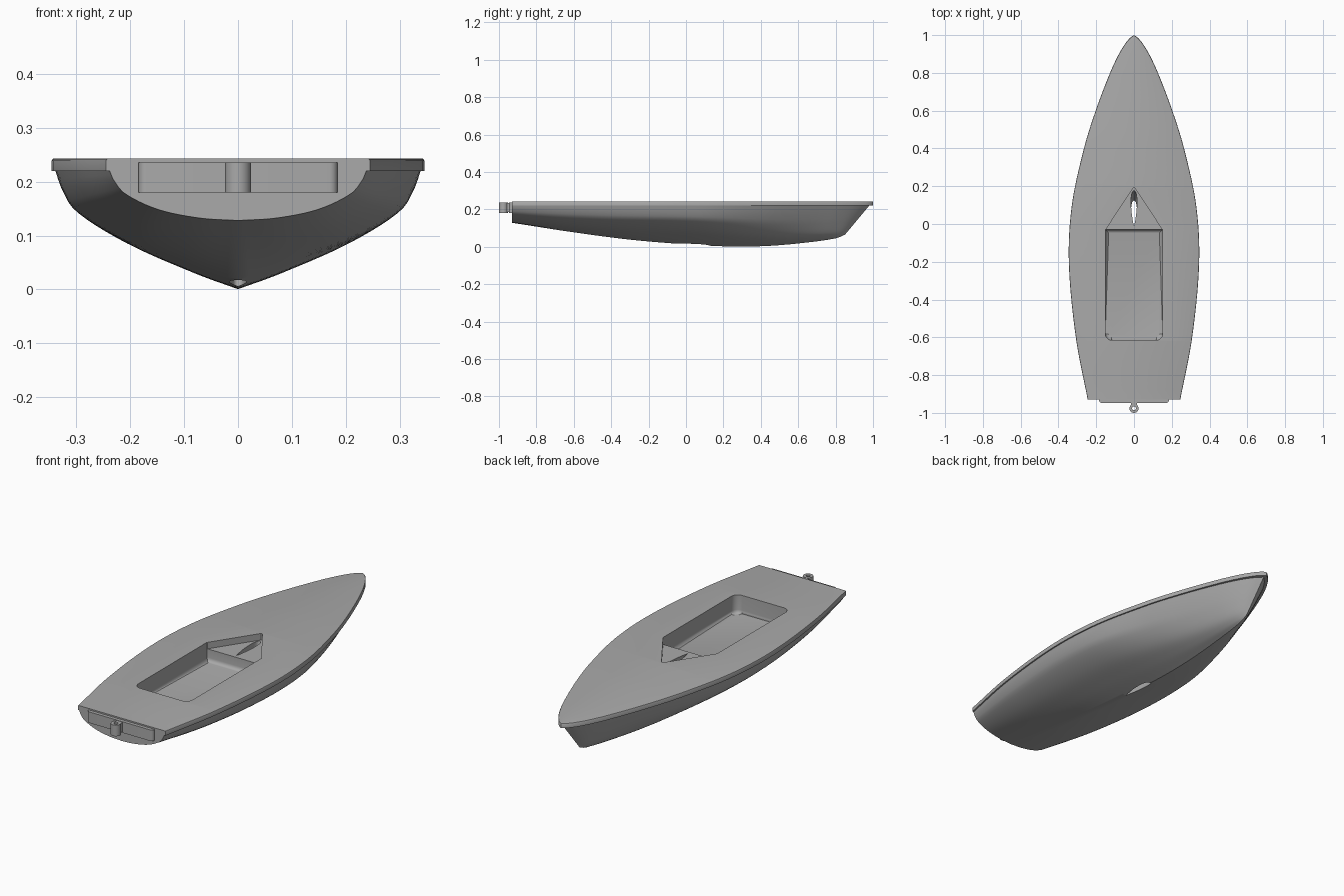
import bpy, bmesh, math

if "Cube" in bpy.data.objects:
    bpy.data.objects.remove(bpy.data.objects["Cube"])

grey = bpy.data.materials.new("hull grey")
grey.use_nodes = True
grey.diffuse_color = (0.4, 0.4, 0.4, 1)
grey.node_tree.nodes["Principled BSDF"].inputs["Base Color"].default_value = (0.4, 0.4, 0.4, 1)


def curve(pts, t):
    """Smooth interpolation through (t, value) points."""
    n = len(pts) - 1
    i = max(k for k in range(n) if k == 0 or pts[k][0] <= t)

    def slope(k):
        a, b = pts[max(k - 1, 0)], pts[min(k + 1, n)]
        return (b[1] - a[1]) / (b[0] - a[0])
    (t0, v0), (t1, v1) = pts[i], pts[i + 1]
    h = t1 - t0
    u = (t - t0) / h
    return (v0 * (1 + 2 * u) * (1 - u) ** 2 + v1 * u * u * (3 - 2 * u)
            + h * u * (1 - u) * ((1 - u) * slope(i) - u * slope(i + 1)))


def make_object(name, bm):
    bmesh.ops.recalc_face_normals(bm, faces=bm.faces)
    mesh = bpy.data.meshes.new(name)
    bm.to_mesh(mesh)
    bm.free()
    mesh.materials.append(grey)
    ob = bpy.data.objects.new(name, mesh)
    bpy.context.collection.objects.link(ob)
    return ob


def prism(outline, z0, z1, rake=0, fillet=0):
    """Vertical prism, optionally raked in y and filleted along its floor."""
    bm = bmesh.new()
    low, high = ([bm.verts.new((x, y + rake * (z - z1), z)) for x, y in outline]
                 for z in (z0, z1))
    floor = bm.faces.new(low)
    bm.faces.new(high)
    n = len(outline)
    for i in range(n):
        j = (i + 1) % n
        bm.faces.new((low[i], low[j], high[j], high[i]))
    if fillet:
        bmesh.ops.bevel(bm, geom=list(floor.edges), offset=fillet, segments=4,
                        profile=0.5, affect='EDGES')
    return bm


def rounded(corners, steps=6):
    """Outline from (x, y, radius, start angle) quarter-round corners."""
    pts = []
    for x, y, r, a in corners:
        for k in range(steps + 1 if r else 1):
            w = math.radians(a + 90 * k / steps)
            pts.append((x + r * math.cos(w), y + r * math.sin(w)))
    return pts


def smooth(ob, angle=35):
    bpy.ops.object.select_all(action='DESELECT')
    ob.select_set(True)
    bpy.context.view_layer.objects.active = ob
    bpy.ops.object.shade_smooth_by_angle(angle=math.radians(angle))


# Hull lines: deck half-beam, keel height, and section shapes
STERN, DECK, RIM = -0.93, 0.243, 0.22
beam = [(-0.93, 0.245), (-0.6, 0.308), (-0.2, 0.345), (0.1, 0.329), (0.4, 0.265),
        (0.6, 0.203), (0.8, 0.127), (0.9, 0.08), (0.96, 0.043), (0.988, 0.018), (1, 0)]
keel = [(-0.93, 0.128), (-0.6, 0.077), (-0.3, 0.038), (0, 0.013), (0.25, 0.001),
        (0.45, 0.005), (0.65, 0.023), (0.8, 0.045), (0.85, 0.064)]
aft = [(0, 0, 0), (.25, .3, .05), (.5, .62, .22), (.75, .88, .54), (.9, .97, .82), (1, 1, 1)]
mid = [(0, 0, 0), (.25, .32, .17), (.5, .64, .37), (.75, .89, .63), (.9, .965, .83), (1, 1, 1)]
bow = [(0, 0, 0), (.25, .23, .07), (.5, .48, .22), (.75, .73, .52), (.9, .9, .8), (1, 1, 1)]


def section(shape, t):
    return [curve([(p[0], p[c]) for p in shape], t) for c in (1, 2)]


# Hull and deck lofted as closed rings, from stern to stem
STATIONS, ROWS = 64, 22
bm = bmesh.new()
rings = []
for i in range(STATIONS + 1):
    s = 1 - (1 - i / STATIONS) ** 1.5
    y = STERN + (1 - STERN) * s
    half = max(curve(beam, y), 0)
    rake = s ** 5
    foot = curve(keel, min(y - 0.15 * rake, 0.85))
    side = []
    for j in range(ROWS + 1):
        t = j / ROWS
        m = section(mid, t)
        other = section(aft if y < 0 else bow, t)
        w = min(abs(y) / (0.93 if y < 0 else 0.8), 1)
        w = w * w * (3 - 2 * w)
        f, g = (m[k] * (1 - w) + other[k] * w for k in (0, 1))
        side.append((max(half - 0.007, half * 0.6) * f if half else 0,
                     y - rake * (0.02 + 0.13 * (1 - g)), foot + (RIM - foot) * g))
    # Overhanging deck rim with a softened top edge
    for inset, z in ((0, RIM), (0, DECK - 0.004), (0.0015, DECK - 0.001), (0.004, DECK)):
        side.append((max(half - inset, 0), y - inset * rake, z))
    ring = [bm.verts.new(p) for p in side]
    ring += [bm.verts.new((-x, b, z)) for x, b, z in reversed(side[1:])]
    rings.append(ring)
n = len(rings[0])
for a, b in zip(rings, rings[1:]):
    for k in range(n):
        q = (k + 1) % n
        bm.faces.new((a[k], a[q], b[q], b[k]))
bm.faces.new(rings[0])
bmesh.ops.remove_doubles(bm, verts=bm.verts, dist=0.00005)
hull = make_object("hull", bm)

# Cockpit, mast-side recess and raked daggerboard slot
cockpit = rounded([(0.152, -0.03, 0, 0), (-0.152, -0.03, 0, 0),
                   (-0.117, -0.58, 0.035, 180), (0.117, -0.58, 0.035, 270)])
recess = [(0.15, -0.06), (0.15, -0.03), (0.004, 0.19), (-0.004, 0.19),
          (-0.15, -0.03), (-0.15, -0.06)]
foil = []
for k in range(13):
    u = (k / 12) ** 2
    foil.append((0.054 * (math.sqrt(u) - u) * (1 + 0.6 * u), 0.2 - 0.19 * u))
slot = foil + [(-x, y) for x, y in reversed(foil[1:-1])]
cutters = [make_object("cockpit_cutter", prism(cockpit, 0.15, 0.3, 0, 0.018)),
           make_object("recess_cutter", prism(recess, 0.21, 0.3)),
           make_object("slot_cutter", prism(slot, -0.1, 0.3, 0.26))]
for c in cutters:
    c.hide_render = True
    mod = hull.modifiers.new(c.name, 'BOOLEAN')
    mod.operation, mod.solver, mod.object = 'DIFFERENCE', 'EXACT', c
graph = bpy.context.evaluated_depsgraph_get()
cut = bpy.data.meshes.new_from_object(hull.evaluated_get(graph))
hull.modifiers.clear()
hull.data = cut
for c in cutters:
    bpy.data.objects.remove(c)
smooth(hull)

# Rudder mounting plate on the transom
plate = rounded([(0.185, -0.92, 0, 0), (-0.185, -0.92, 0, 0),
                 (-0.17, -0.932, 0.015, 180), (0.17, -0.932, 0.015, 270)])
smooth(make_object("rudder_plate", prism(plate, 0.18, 0.236)))

# Rudder pivot: neck and open ring
neck = [(0.016, -0.94), (-0.016, -0.94), (-0.016, -0.963), (0.016, -0.963)]
make_object("rudder_neck", prism(neck, 0.185, 0.234))
bm = bmesh.new()
SEG = 32
loops = []
for r, z in ((0.024, 0.18), (0.024, 0.236), (0.01, 0.236), (0.01, 0.18)):
    loops.append([bm.verts.new((r * math.cos(math.tau * k / SEG),
                                -0.976 + r * math.sin(math.tau * k / SEG), z))
                  for k in range(SEG)])
for a, b in zip(loops, loops[1:] + loops[:1]):
    for k in range(SEG):
        q = (k + 1) % SEG
        bm.faces.new((a[k], a[q], b[q], b[k]))
smooth(make_object("rudder_ring", bm))
